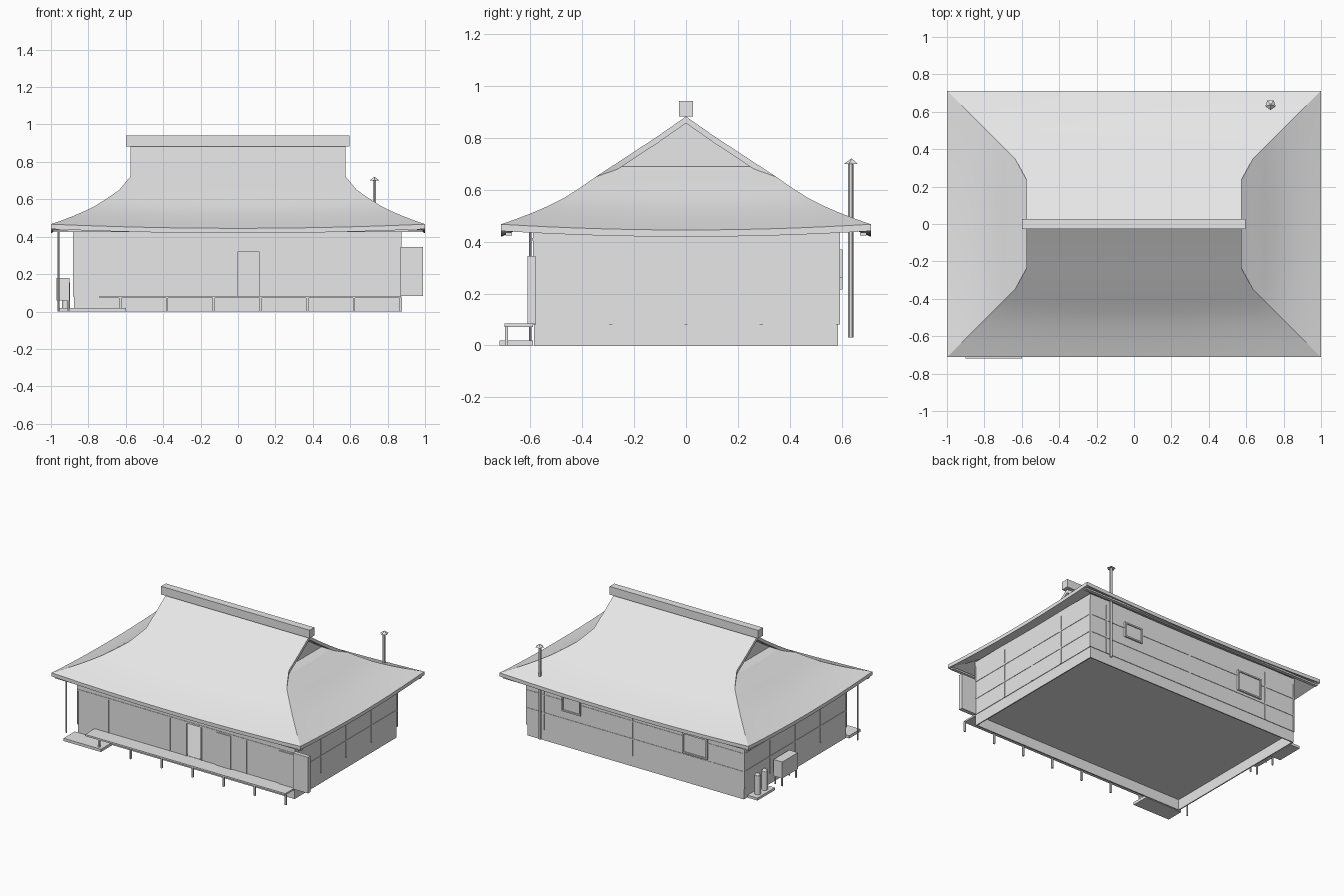
import bpy, bmesh, math
from mathutils import Matrix

if "Cube" in bpy.data.objects:
    bpy.data.objects.remove(bpy.data.objects["Cube"])

mat = bpy.data.materials.new("pale grey")
mat.use_nodes = True
mat.diffuse_color = (0.8, 0.8, 0.8, 1)
mat.node_tree.nodes["Principled BSDF"].inputs["Base Color"].default_value = (0.8, 0.8, 0.8, 1)


def finish(name, bm):
    mesh = bpy.data.meshes.new(name)
    bmesh.ops.recalc_face_normals(bm, faces=bm.faces)
    bm.to_mesh(mesh)
    bm.free()
    mesh.materials.append(mat)
    ob = bpy.data.objects.new(name, mesh)
    bpy.context.scene.collection.objects.link(ob)
    return ob


def boxes(name, items):
    """One object from boxes given as (x range, y range, z range)"""
    bm = bmesh.new()
    for item in items:
        m = Matrix.Translation([sum(r) / 2 for r in item]) @ Matrix.Diagonal(
            [r[1] - r[0] for r in item] + [1])
        bmesh.ops.create_cube(bm, size=1, matrix=m)
    return finish(name, bm)


def rod(name, x, y, z0, z1, r, r_top, sides=12):
    bm = bmesh.new()
    m = Matrix.Translation((x, y, (z0 + z1) / 2)) @ Matrix.Rotation(math.pi, 4, "Z")
    bmesh.ops.create_cone(bm, cap_ends=True, segments=sides, radius1=r, radius2=r_top,
                          depth=z1 - z0, matrix=m)
    return finish(name, bm)


XL, XR, YW = -0.88, 0.87, 0.59
FLOOR, LINTEL, TOP = 0.08, 0.33, 0.48
DOOR = (0, 0.113)


def shell(inset, z, front_gap=None):
    """Four thin walls, the front one optionally split round a doorway"""
    x0, x1, y, t = XL + inset, XR - inset, YW - inset, 0.008
    parts = [((x0, x0 + t), (-y, y), z), ((x1 - t, x1), (-y, y), z), ((x0, x1), (y - t, y), z)]
    spans = [(x0, front_gap[0]), (front_gap[1], x1)] if front_gap else [(x0, x1)]
    return parts + [(s, (-y, t - y), z) for s in spans]


# Hollow house: open foundation skirt, floor, walls with an open doorway
boxes("foundation", shell(0.004, (0, FLOOR)))
boxes("floor", [((XL + 0.01, XR - 0.01), (0.01 - YW, YW - 0.01), (FLOOR - 0.004, FLOOR + 0.002))])
boxes("house_walls", shell(0, (FLOOR, TOP), DOOR) + [(DOOR, (-YW, 0.008 - YW), (LINTEL - 0.01, TOP))])

# Thatched roof: concave slopes, given as (distance in from eave, height)
EY = 0.712
slope = [(0, 0.467), (0.06, 0.488), (0.12, 0.511), (0.18, 0.537), (0.24, 0.567),
         (0.3, 0.605), (0.365, 0.65)]
N = 16


def add_grid(bm, rows):
    """rows: (distance in, half length, height, place) lofted into a strip of quads"""
    old = None
    for d, half, z, place in rows:
        sag = 0.022 * max(0, 1 - d / 0.3)
        row = []
        for i in range(N + 1):
            t = 2 * i / N - 1
            row.append(bm.verts.new(place(t * half, d, z - sag * (1 - t * t))))
        if old:
            for i in range(N):
                bm.faces.new((old[i], old[i + 1], row[i + 1], row[i]))
        old = row


bm = bmesh.new()
for s in (-1, 1):
    front = lambda a, d, z, s=s: (a, s * (EY - d), z)
    side = lambda a, d, z, s=s: (s * (1 - d), a, z)
    rows = [(d, 1 - d, z, front) for d, z in slope]
    rows += [(0.475, 0.575, 0.722, front), (0.6, 0.575, 0.804, front), (EY, 0.575, 0.882, front)]
    add_grid(bm, rows)
    rows = [(d, EY - d, z, side) for d, z in slope]
    rows += [(0.4, 0.29, 0.672, side), (0.425, 0.245, 0.69, side), (0.51, 0.245, 0.692, side)]
    add_grid(bm, rows)
bmesh.ops.remove_doubles(bm, verts=bm.verts, dist=0.001)
bmesh.ops.recalc_face_normals(bm, faces=bm.faces)
new = bmesh.ops.extrude_face_region(bm, geom=bm.faces[:], use_keep_orig=True)["geom"]
bmesh.ops.translate(bm, verts=[g for g in new if isinstance(g, bmesh.types.BMVert)],
                    vec=(0, 0, -0.026))
roof = finish("thatched_roof", bm)
bpy.ops.object.select_all(action="DESELECT")
roof.select_set(True)
bpy.context.view_layer.objects.active = roof
bpy.ops.object.shade_smooth_by_angle(angle=math.radians(30))

# Recessed gable walls and ridge cap
bm = bmesh.new()
for x in (-0.5, 0.5):
    bm.faces.new([bm.verts.new(p) for p in ((x, -0.27, 0.68), (x, 0.27, 0.68), (x, 0, 0.865))])
finish("gable_walls", bm)
boxes("ridge_cap", [((-0.6, 0.595), (-0.027, 0.027), (0.882, 0.941))])

# Gutters and the corner downpipe
boxes("gutters", [((-0.99, 0.99), (s * 0.683 - 0.012, s * 0.683 + 0.012), (0.424, 0.436))
                  for s in (-1, 1)])
rod("downpipe", -0.96, -0.6, 0, 0.45, 0.005, 0.005, sides=8)

# Front wall posts, rails and sliding doors
P = 0.003
yf, yb = (-YW - P, -YW), (YW, YW + P)
posts = [-0.875, -0.63, -0.38, -0.135, -0.005, 0.118, 0.245, 0.36, 0.48, 0.61, 0.74, 0.863]
trim = [((x - 0.005, x + 0.005), yf, (FLOOR, LINTEL)) for x in posts]
trim += [((XL, XR), yf, (z - 0.005, z + 0.005)) for z in (LINTEL, 0.41)]
boxes("front_wall_trim", trim)
boxes("door_panels", [(s, (-YW - 0.008, -YW), (FLOOR + 0.004, LINTEL - 0.006))
                      for s in ((0.245, 0.36), (0.745, 0.86))])

# Side wall timber grid
trim = []
for xs in ((XL - P, XL), (XR, XR + P)):
    trim += [(xs, (y - 0.006, y + 0.006), (FLOOR, 0.44)) for y in (-0.584, -0.29, 0, 0.29, 0.584)]
    trim += [(xs, (-YW, YW), (z - 0.005, z + 0.005)) for z in (0.2, LINTEL)]
boxes("side_wall_trim", trim)

# Back wall timbers
trim = [((x - 0.005, x + 0.005), yb, (FLOOR, 0.44)) for x in (-0.875, -0.63, 0.02, 0.73, 0.865)]
trim += [((XL, XR), yb, (0.195, 0.205))]
trim += [(r, yb, (0.325, 0.335)) for r in ((XL, -0.59), (-0.39, 0.43), (0.58, XR))]
boxes("back_wall_trim", trim)

# Back windows: a frame around a thin pane
for name, x0, x1, z0, z1 in (("small_window", 0.43, 0.58, 0.26, 0.37),
                             ("large_window", -0.59, -0.39, 0.215, 0.365)):
    y, w = (YW, YW + 0.012), 0.01
    boxes(name, [((x0, x1), y, (z0, z0 + w)), ((x0, x1), y, (z1 - w, z1)),
                 ((x0, x0 + w), y, (z0, z1)), ((x1 - w, x1), y, (z0, z1)),
                 ((x0, x1), (YW, YW + 0.004), (z0, z1))])

# Veranda, its legs, stepping stone and shutter box
boxes("veranda", [((-0.74, XR), (-0.7, -YW), (0.072, 0.084))])
boxes("veranda_legs", [((x - 0.006, x + 0.006), (-0.698, -0.686), (0, 0.075))
                       for x in [-0.63 + 0.25 * i for i in range(7)]])
boxes("stepping_stone", [((-0.9, -0.6), (-0.718, -YW), (0, 0.02))])
boxes("shutter_box", [((XR, 0.99), (-0.61, -0.58), (0.083, 0.345))])

# Side tank on legs, gas bottles on a slab
boxes("side_tank", [((-0.97, -0.9), (0.1, 0.28), (0.06, 0.18))])
boxes("tank_legs", [((x - 0.004, x + 0.004), (y - 0.004, y + 0.004), (0, 0.06))
                    for x in (-0.962, -0.908) for y in (0.11, 0.27)])
boxes("bottle_slab", [((-0.96, XL), (0.35, 0.55), (0, 0.018))])
for i, y in enumerate((0.41, 0.49)):
    rod("gas_bottle_%d" % (i + 1), -0.92, y, 0.018, 0.155, 0.021, 0.021)
    rod("bottle_neck_%d" % (i + 1), -0.92, y, 0.155, 0.172, 0.018, 0.008)

# Flue with a five-sided cap
rod("flue", 0.73, 0.635, 0.03, 0.705, 0.01, 0.01, sides=6)
rod("flue_cap", 0.73, 0.638, 0.7, 0.72, 0.029, 0.001, sides=5)
